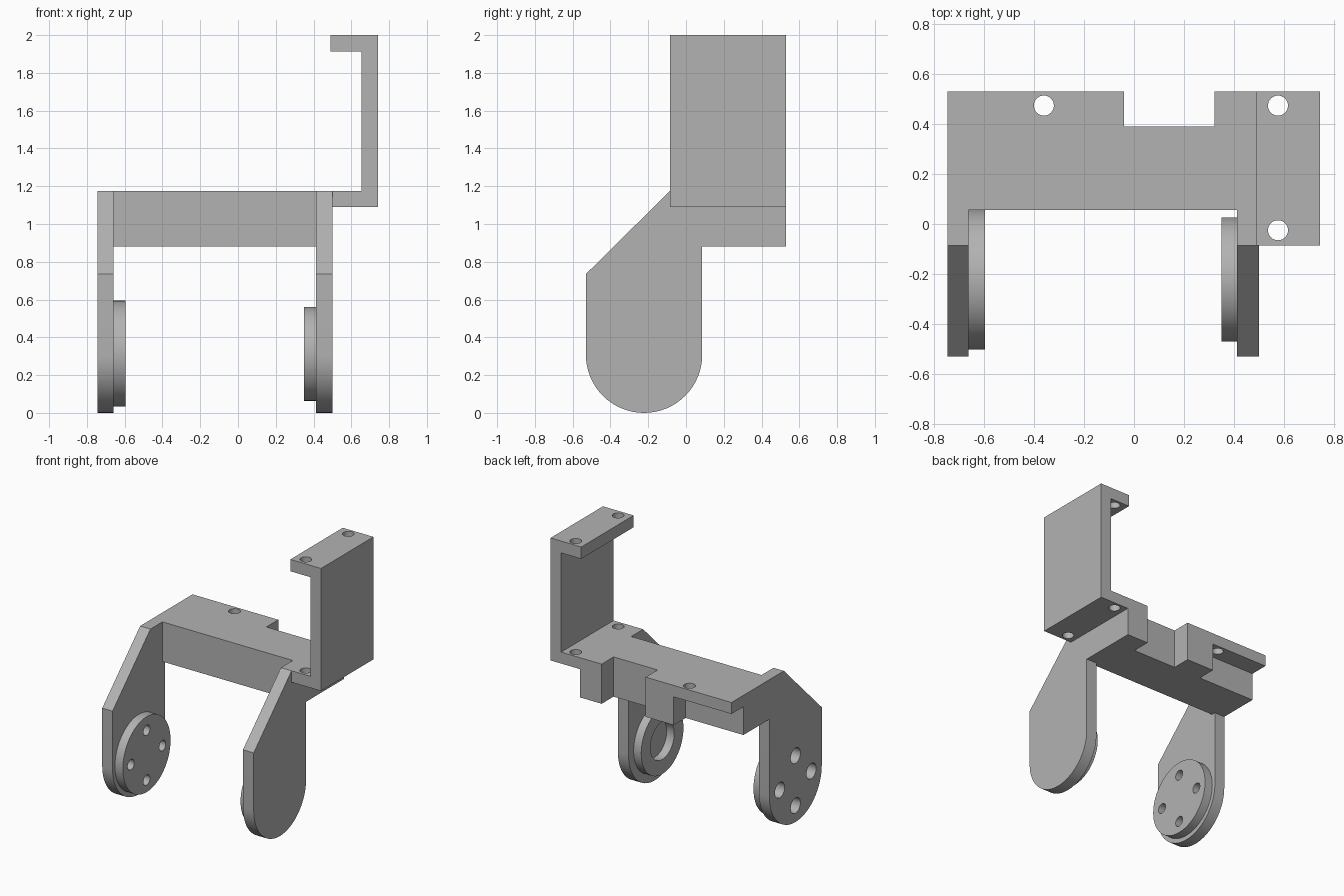
import bpy, bmesh, math
from mathutils import Matrix

if "Cube" in bpy.data.objects:
    bpy.data.objects.remove(bpy.data.objects["Cube"])

grey = bpy.data.materials.new("plain grey")
grey.use_nodes = True
COLOR = (0.45, 0.45, 0.45, 1)
grey.diffuse_color = COLOR
grey.node_tree.nodes["Principled BSDF"].inputs["Base Color"].default_value = COLOR

PIVOT_Y, PIVOT_Z, LEG_R = -0.222, 0.308, 0.308
TOP, FLANGE, UNDER = 1.175, 1.09, 0.88
BACK, WALL = 0.53, 0.39


def finish(bm, name):
    bmesh.ops.recalc_face_normals(bm, faces=bm.faces)
    mesh = bpy.data.meshes.new(name)
    bm.to_mesh(mesh)
    bm.free()
    obj = bpy.data.objects.new(name, mesh)
    mesh.materials.append(grey)
    bpy.context.collection.objects.link(obj)
    return obj


def prism(name, points, start, end, axis):
    """Extrude a closed outline along x (points are y, z) or y (points are x, z)."""
    bm = bmesh.new()
    place = (lambda p: (start, *p)) if axis == "x" else (lambda p: (p[0], start, p[1]))
    face = bm.faces.new([bm.verts.new(place(p)) for p in points])
    out = bmesh.ops.extrude_face_region(bm, geom=[face])
    move = (end - start, 0, 0) if axis == "x" else (0, end - start, 0)
    bmesh.ops.translate(bm, vec=move, verts=[v for v in out["geom"] if isinstance(v, bmesh.types.BMVert)])
    return finish(bm, name)


def box(name, x0, x1, y0, y1, z0, z1):
    return prism(name, [(y0, z0), (y1, z0), (y1, z1), (y0, z1)], x0, x1, "x")


def cylinder(name, centre, radius, depth, axis, sides=48):
    bm = bmesh.new()
    turn = Matrix.Rotation(math.pi / 2, 4, "Y") if axis == "x" else Matrix()
    bmesh.ops.create_cone(bm, cap_ends=True, segments=sides, radius1=radius, radius2=radius,
                          depth=depth, matrix=Matrix.Translation(centre) @ turn)
    return finish(bm, name)


def combine(target, others, operation):
    """Apply boolean operations and discard the helper shapes."""
    for other in others:
        mod = target.modifiers.new("combine", "BOOLEAN")
        mod.operation, mod.solver, mod.object = operation, "EXACT", other
        bpy.context.view_layer.update()
        graph = bpy.context.evaluated_depsgraph_get()
        mesh = bpy.data.meshes.new_from_object(target.evaluated_get(graph))
        target.modifiers.clear()
        target.data = mesh
        bpy.data.objects.remove(other)


def leg(name, x0, x1, rear):
    arc = [(PIVOT_Y + LEG_R * math.cos(a), PIVOT_Z - LEG_R * math.sin(a))
           for a in (math.pi * i / 32 for i in range(33))]
    outline = arc + [(-BACK, 0.735), (-0.085, TOP), (rear, TOP), (rear, UNDER), (0.086, UNDER)]
    return prism(name, outline, x0, x1, "x")


def round_edges(obj, radius):
    """Round the outer corners, leaving inside corners and shallow bends crisp."""
    bm = bmesh.new()
    bm.from_mesh(obj.data)
    bmesh.ops.remove_doubles(bm, verts=bm.verts, dist=0.0005)
    bmesh.ops.dissolve_limit(bm, angle_limit=0.02, verts=bm.verts, edges=bm.edges)
    edges = [e for e in bm.edges if e.is_manifold and e.is_convex
             and e.calc_face_angle() > math.radians(50)]
    bmesh.ops.bevel(bm, geom=edges, offset=radius, segments=4, profile=0.5,
                    affect="EDGES", clamp_overlap=True)
    bm.to_mesh(obj.data)
    bm.free()


# Frame: two legs, cross bar, rear blocks, thin rear ledge and C-shaped side bracket
frame = leg("frame", -0.745, -0.66, WALL)
bracket = [(0.45, FLANGE), (0.742, FLANGE), (0.742, 2), (0.49, 2), (0.49, 1.912),
           (0.655, 1.912), (0.655, TOP), (0.45, TOP)]
combine(frame, [
    box("cross_bar", -0.7, 0.45, 0.055, WALL, UNDER, TOP),
    leg("left_leg", 0.412, 0.5, BACK),
    box("rear_block", -0.27, -0.04, 0.3, BACK, UNDER, TOP),
    box("corner_block", 0.322, 0.45, 0.3, BACK, UNDER, TOP),
    box("rear_ledge", -0.745, -0.2, 0.3, BACK, FLANGE, TOP),
    prism("side_bracket", bracket, -0.085, BACK, "y"),
], "UNION")
round_edges(frame, 0.02)

# Screw holes through the ledge and bracket, wide bores through the right leg
spots = [(PIVOT_Y + 0.185 * math.cos(i * math.pi / 2),
          PIVOT_Z + 0.185 * math.sin(i * math.pi / 2)) for i in range(4)]
cutters = [cylinder("screw_hole", (x, y, 1.5), 0.04, 1.4, "z", 32)
           for x, y in ((-0.36, 0.473), (0.575, 0.473), (0.575, -0.025))]
cutters += [cylinder("bore", (-0.7, y, z), 0.057, 0.2, "x", 32) for y, z in spots]
combine(frame, cutters, "DIFFERENCE")

# Right hub disc with four small holes
right_hub = cylinder("right_hub", (-0.6275, PIVOT_Y, PIVOT_Z + 0.006), 0.28, 0.065, "x", 64)
combine(right_hub, [cylinder("hub_hole", (-0.63, y, z), 0.038, 0.2, "x", 32) for y, z in spots],
        "DIFFERENCE")

# Left hub ring with an open centre
left_hub = cylinder("left_hub", (0.381, PIVOT_Y, PIVOT_Z + 0.004), 0.248, 0.062, "x", 64)
combine(left_hub, [cylinder("hub_bore", (0.38, PIVOT_Y, PIVOT_Z + 0.004), 0.14, 0.2, "x")], "DIFFERENCE")

for obj in (frame, right_hub, left_hub):
    bpy.ops.object.select_all(action="DESELECT")
    obj.select_set(True)
    bpy.context.view_layer.objects.active = obj
    bpy.ops.object.shade_smooth_by_angle(angle=math.radians(35))
